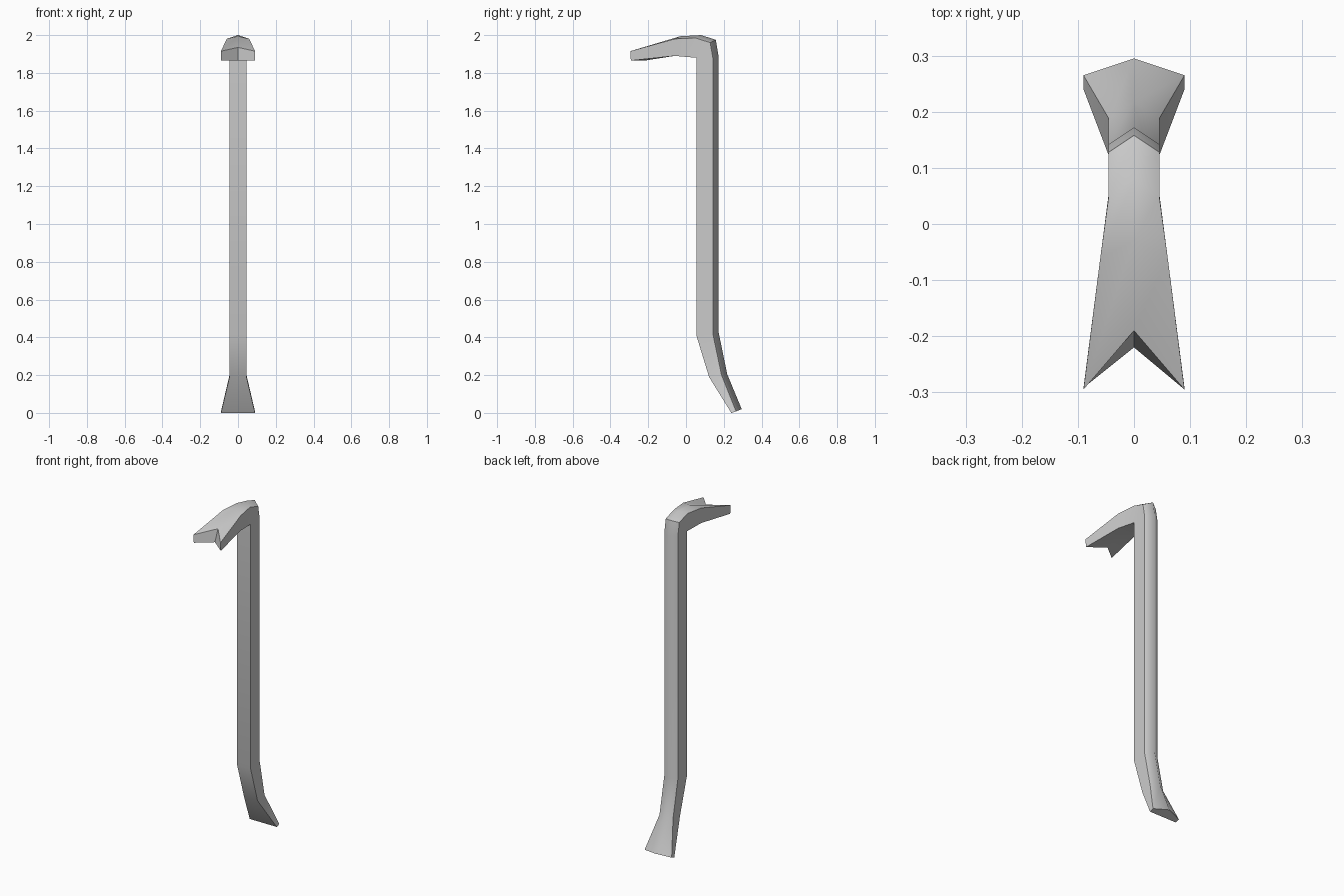
import bpy, bmesh, math

if "Cube" in bpy.data.objects:
    bpy.data.objects.remove(bpy.data.objects["Cube"])

# Sections along the bar: half width, front (y, z), front centre y, side edge (y, z), back ridge (y, z)
corner = (0.055, 1.88)
sections = [
    (0.09, (0.24, 0.0), 0.24, (0.265, 0.008), (0.295, 0.02)),        # chisel tip
    (0.045, (0.122, 0.19), 0.122, (0.188, 0.20), (0.218, 0.205)),    # chisel neck
    (0.045, (0.055, 0.41), 0.055, (0.142, 0.42), (0.172, 0.43)),     # shaft bottom
    (0.045, corner, 0.055, (0.142, 1.88), (0.172, 1.89)),            # shaft top
    (0.045, corner, 0.055, (0.128, 1.96), (0.158, 1.975)),           # bend
    (0.045, corner, 0.055, (0.05, 1.985), (0.08, 2.0)),              # hook root
    (0.06, (-0.06, 1.89), -0.06, (-0.06, 1.98), (-0.03, 1.994)),     # hook middle
    (0.09, (-0.292, 1.865), -0.22, (-0.295, 1.915), (-0.19, 1.935)), # forked claw
]

bm = bmesh.new()
rings, ridge = [], set()
for w, f, fc, s, r in sections:
    pts = [(-w, *f), (0, fc, f[1]), (w, *f), (w, *s), (0, *r), (-w, *s)]
    ring = [bm.verts.new(p) for p in pts]
    rings.append(ring)
    ridge.add(ring[4])

# Skin between the sections
for a, b in zip(rings, rings[1:]):
    for i in range(6):
        j = (i + 1) % 6
        bm.faces.new((a[i], a[j], b[j], b[i]))

# End caps, split down the middle
for ring in (rings[0], rings[-1]):
    bm.faces.new([ring[i] for i in (0, 1, 4, 5)])
    bm.faces.new([ring[i] for i in (1, 2, 3, 4)])

# Merge the shared inner corner
bmesh.ops.remove_doubles(bm, verts=bm.verts[:], dist=0.0005)
bmesh.ops.recalc_face_normals(bm, faces=bm.faces[:])

# Smooth along the rounded back, sharp at the corners
for face in bm.faces:
    face.smooth = True
for e in bm.edges:
    on_ridge = e.verts[0] in ridge and e.verts[1] in ridge
    e.smooth = on_ridge or e.calc_face_angle(0) < math.radians(35)

mesh = bpy.data.meshes.new("pry_bar")
bm.to_mesh(mesh)
bm.free()
bpy.context.collection.objects.link(bpy.data.objects.new("pry_bar", mesh))
